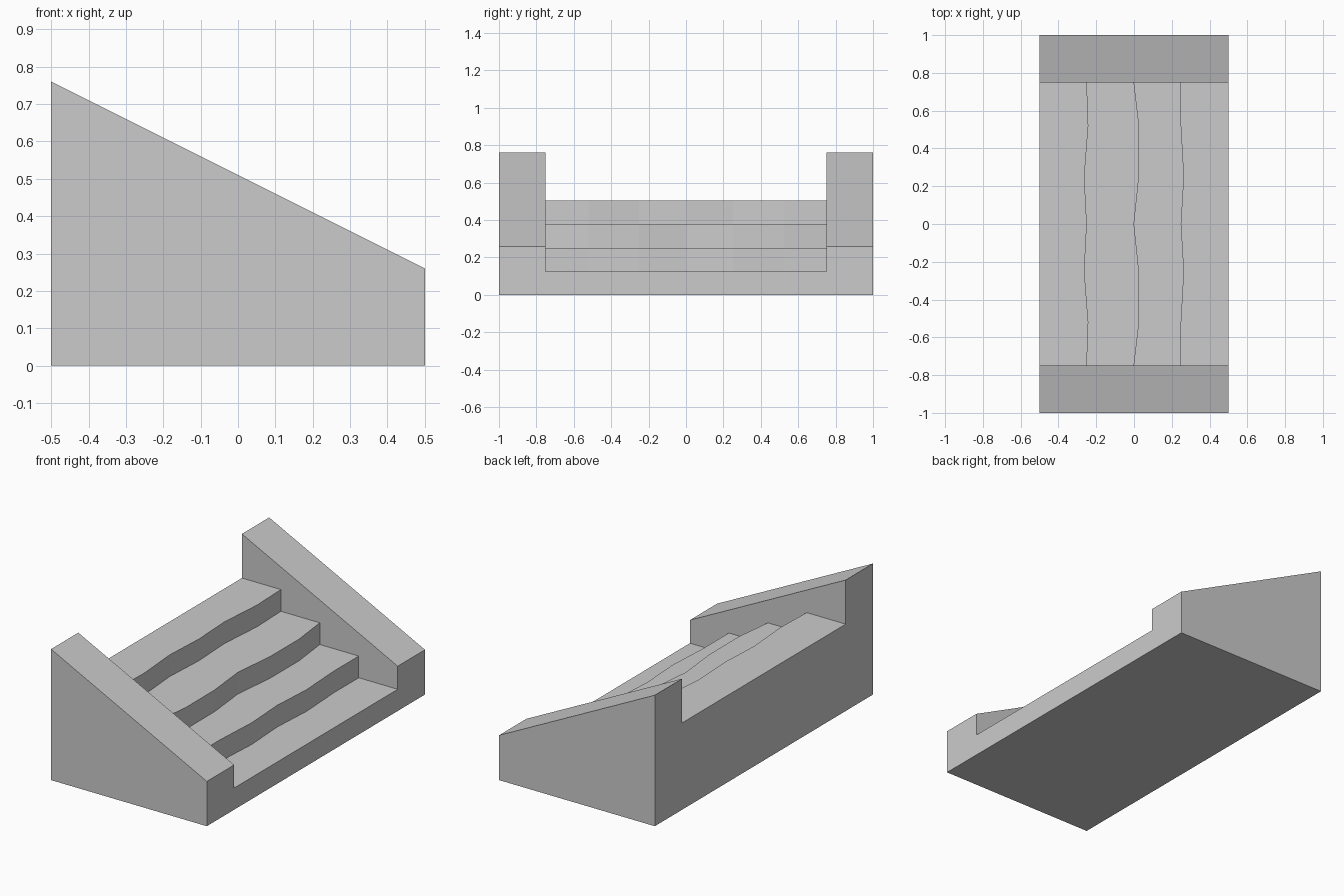
import bpy, bmesh, math

if "Cube" in bpy.data.objects:
    bpy.data.objects.remove(bpy.data.objects["Cube"])

HALF, INNER, OUTER = 0.5, 0.75, 1.0
STEP = 0.126
bm = bmesh.new()


def loft(sections):
    """Skin closed (x, z) profiles placed at successive y positions."""
    rings = [[bm.verts.new((x, y, z)) for x, z in prof] for y, prof in sections]
    for a, b in zip(rings, rings[1:]):
        for i in range(len(a)):
            j = (i + 1) % len(a)
            bm.faces.new((a[i], a[j], b[j], b[i]))


def cap(y, prof):
    bm.faces.new([bm.verts.new((x, y, z)) for x, z in prof])


def stair_line(offsets):
    """Stepped line from the low front edge up to the back edge."""
    pts = [(HALF, STEP)]
    for i, dx in enumerate(offsets):
        x = 0.25 - 0.25 * i + dx
        pts += [(x, STEP * (i + 1)), (x, STEP * (i + 2))]
    return pts + [(-HALF, STEP * 4)]


# Worn treads: riser offsets (low to high), mirrored about the middle
wear = {0.0: (0, 0, 0), 0.25: (0.015, 0.026, -0.013),
        0.52: (0.0, 0.027, 0.008), INNER: (0, 0, 0)}
ys = sorted({s * y for y in wear for s in (-1, 1)})
base = [(-HALF, 0), (HALF, 0)]
loft([(y, base + stair_line(wear[abs(y)])) for y in ys])

# Sloped side walls
slope = [(HALF, 0.26), (-HALF, 0.76)]
wall = base + [(HALF, STEP)] + slope + [(-HALF, STEP * 4)]
for s in (-1, 1):
    loft([(s * INNER, wall), (s * OUTER, wall)])
    cap(s * OUTER, wall)
    cap(s * INNER, stair_line((0, 0, 0)) + slope[::-1])

# Weld into one shell: drop the faces hidden at the joins, merge flat areas
bmesh.ops.remove_doubles(bm, verts=bm.verts[:], dist=1e-4)
bmesh.ops.recalc_face_normals(bm, faces=bm.faces[:])
bmesh.ops.dissolve_limit(bm, angle_limit=math.radians(0.5),
                         verts=bm.verts[:], edges=bm.edges[:])

mesh = bpy.data.meshes.new("worn_staircase")
bm.to_mesh(mesh)
bm.free()
bpy.context.collection.objects.link(bpy.data.objects.new("worn_staircase", mesh))
